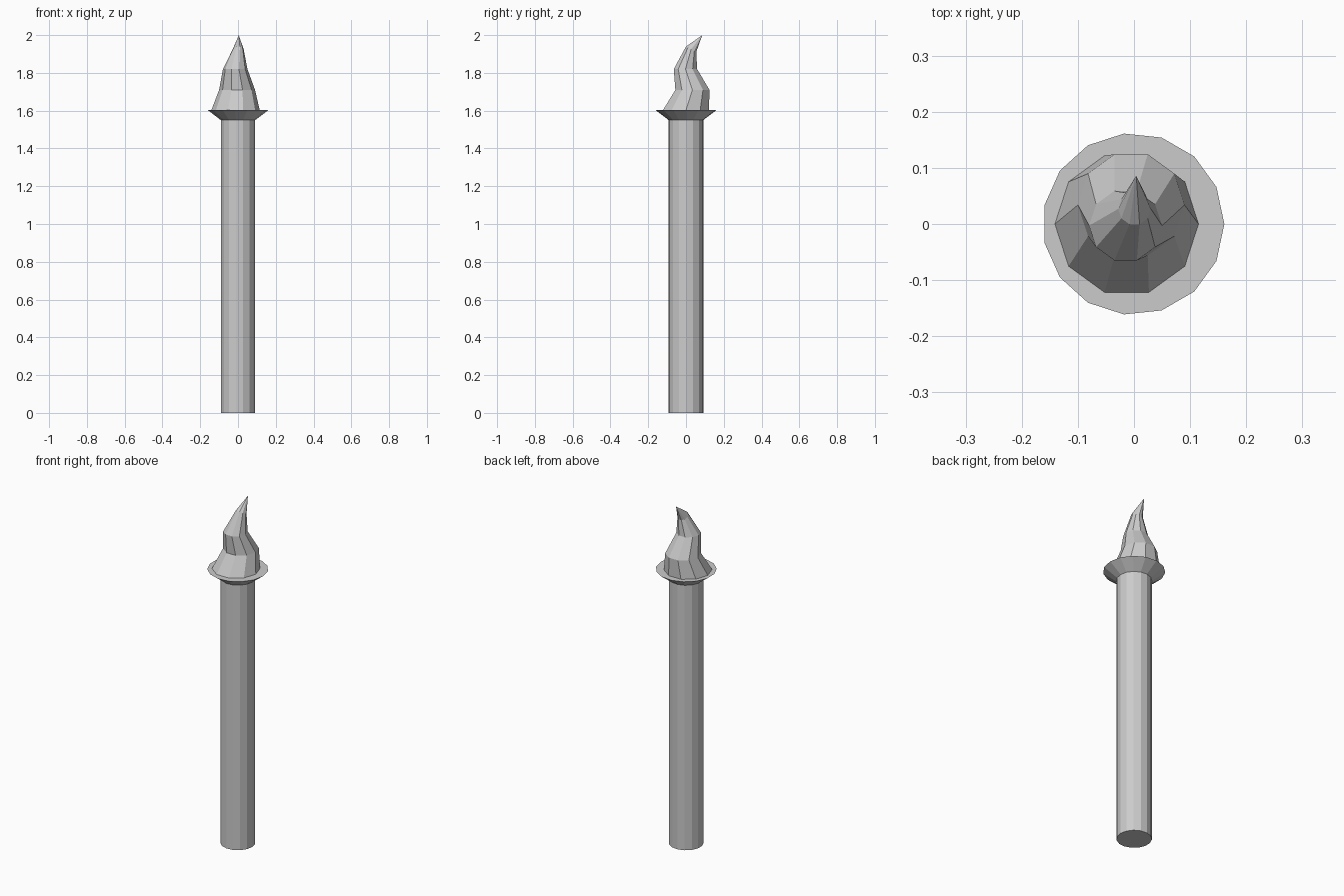
import bpy, bmesh
from math import cos, sin, tau

if "Cube" in bpy.data.objects:
    bpy.data.objects.remove(bpy.data.objects["Cube"])


def loft(name, sides, rings, tip=None):
    """Skin horizontal rings (cx, cy, z, radius, tilt); cap or close to a tip."""
    bm = bmesh.new()
    loops = []
    for cx, cy, z, r, tilt in rings:
        loop = []
        for i in range(sides):
            a = tau * i / sides
            loop.append(bm.verts.new((cx + r * cos(a), cy + r * sin(a), z - tilt * r * sin(a))))
        loops.append(loop)
    for lo, hi in zip(loops, loops[1:]):
        for i in range(sides):
            j = (i + 1) % sides
            bm.faces.new((lo[i], lo[j], hi[j], hi[i]))
    bm.faces.new(loops[0][::-1])
    if tip:
        t = bm.verts.new(tip)
        for i in range(sides):
            bm.faces.new((loops[-1][i], loops[-1][(i + 1) % sides], t))
    else:
        bm.faces.new(loops[-1])
    bmesh.ops.recalc_face_normals(bm, faces=bm.faces)
    mesh = bpy.data.meshes.new(name)
    bm.to_mesh(mesh)
    bm.free()
    obj = bpy.data.objects.new(name, mesh)
    bpy.context.collection.objects.link(obj)
    return obj


# Shaft with flared collar
loft("shaft_and_collar", 15, [
    (-0.001, 0, 0.0, 0.092, 0),
    (-0.001, 0, 1.55, 0.092, 0),
    (-0.001, 0, 1.603, 0.162, 0),
])

# Wavering flame, leaning back to a point
loft("flame", 10, [
    (-0.013, 0.0, 1.603, 0.128, 0),
    (-0.005, 0.034, 1.71, 0.095, 0),
    (-0.015, -0.003, 1.82, 0.065, 0),
    (0.001, 0.027, 1.925, 0.029, 0.5),
], tip=(0.004, 0.086, 2.0))
